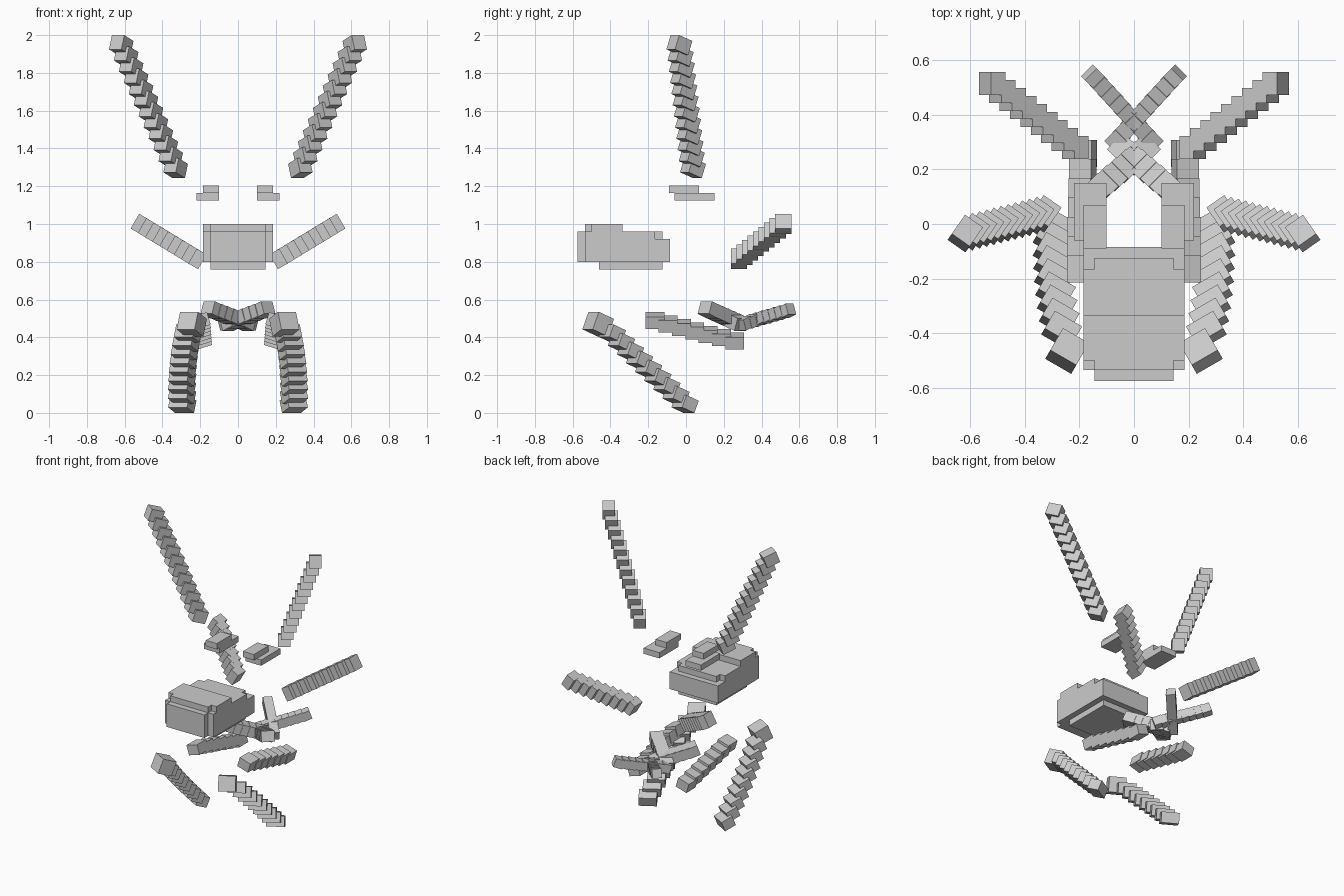
import bpy, bmesh
from math import radians
from mathutils import Vector, Matrix, Euler

if "Cube" in bpy.data.objects:
    bpy.data.objects.remove(bpy.data.objects["Cube"])


def add_box(bm, centre, size, rot=(0, 0, 0)):
    # rotation: tilt about x, then y, then turn about z
    m = (Matrix.Translation(Vector(centre))
         @ Euler([radians(a) for a in rot], 'XYZ').to_matrix().to_4x4()
         @ Matrix.Diagonal((*size, 1)))
    bmesh.ops.create_cube(bm, size=1, matrix=m)


def finish(name, bm, mirror=True):
    mesh = bpy.data.meshes.new(name)
    bm.to_mesh(mesh)
    bm.free()
    ob = bpy.data.objects.new(name, mesh)
    bpy.context.collection.objects.link(ob)
    if mirror:
        mod = ob.modifiers.new("mirror", 'MIRROR')
        mod.use_mirror_merge = False
    return ob


def stepped_bar(name, p, q, n, size, rot, extra=(), bow=0):
    # row of tilted blocks from p to q, bowed outward, mirrored
    bm = bmesh.new()
    p, q = Vector(p), Vector(q)
    for i in range(n):
        t = i / (n - 1)
        c = p.lerp(q, t)
        c.x += bow * 4 * t * (1 - t)
        add_box(bm, c, size, rot)
    for centre, sz in extra:
        add_box(bm, centre, sz, rot)
    return finish(name, bm)


def span_boxes(name, spans, mirror):
    # upright boxes given as (x0, x1, y0, y1, z0, z1)
    bm = bmesh.new()
    for x0, x1, y0, y1, z0, z1 in spans:
        add_box(bm, ((x0 + x1) / 2, (y0 + y1) / 2, (z0 + z1) / 2),
                (x1 - x0, y1 - y0, z1 - z0))
    return finish(name, bm, mirror)


# central blocky body with stepped-in edges
span_boxes("body_block", [
    (-.145, .145, -.575, -.535, .80, .96),
    (-.185, .185, -.535, -.335, .80, .96),
    (-.185, .185, -.50, -.335, .96, 1.0),
    (-.145, .145, -.535, -.50, .96, 1.0),
    (-.185, .185, -.335, -.165, .80, .96),
    (-.145, .145, -.165, -.125, .80, .96),
    (-.185, -.145, -.165, -.085, .80, .92),
    (.145, .185, -.165, -.085, .80, .92),
    (-.145, .145, -.46, -.125, .76, .80),
    (-.145, .145, -.125, -.085, .80, .92),
], False)

# small floating ear pieces
span_boxes("ear_piece", [
    (.10, .185, -.09, .07, 1.165, 1.205),
    (.10, .22, -.06, .15, 1.125, 1.165),
], True)

# tall upper horns
stepped_bar("upper_horn", (.33, .037, 1.296), (.618, -.035, 1.947), 12,
            (.08, .09, .08), (-20, 0, 35))

# rear arms, turned only about y
stepped_bar("rear_arm", (.215, .28, .815), (.52, .515, 1.0), 9,
            (.06, .085, .09), (0, -30, 0))

# legs with a thicker knee block
stepped_bar("leg", (.265, -.39, .42), (.295, -.005, .047), 9,
            (.115, .08, .07), (-22, 0, 30),
            [((.245, -.465, .47), (.11, .10, .10))], bow=.012)

# low side bars
stepped_bar("side_bar", (.195, -.165, .488), (.187, .258, .38), 7,
            (.085, .10, .068), (0, 17, 0))

# crossing pieces at the back, thickest where they meet
stepped_bar("rear_cross", (.145, .535, .54), (-.06, .31, .475), 8,
            (.06, .06, .06), (0, -20, 45))
stepped_bar("front_cross", (.135, .125, .545), (-.035, .27, .48), 6,
            (.075, .085, .07), (0, -20, -45))
